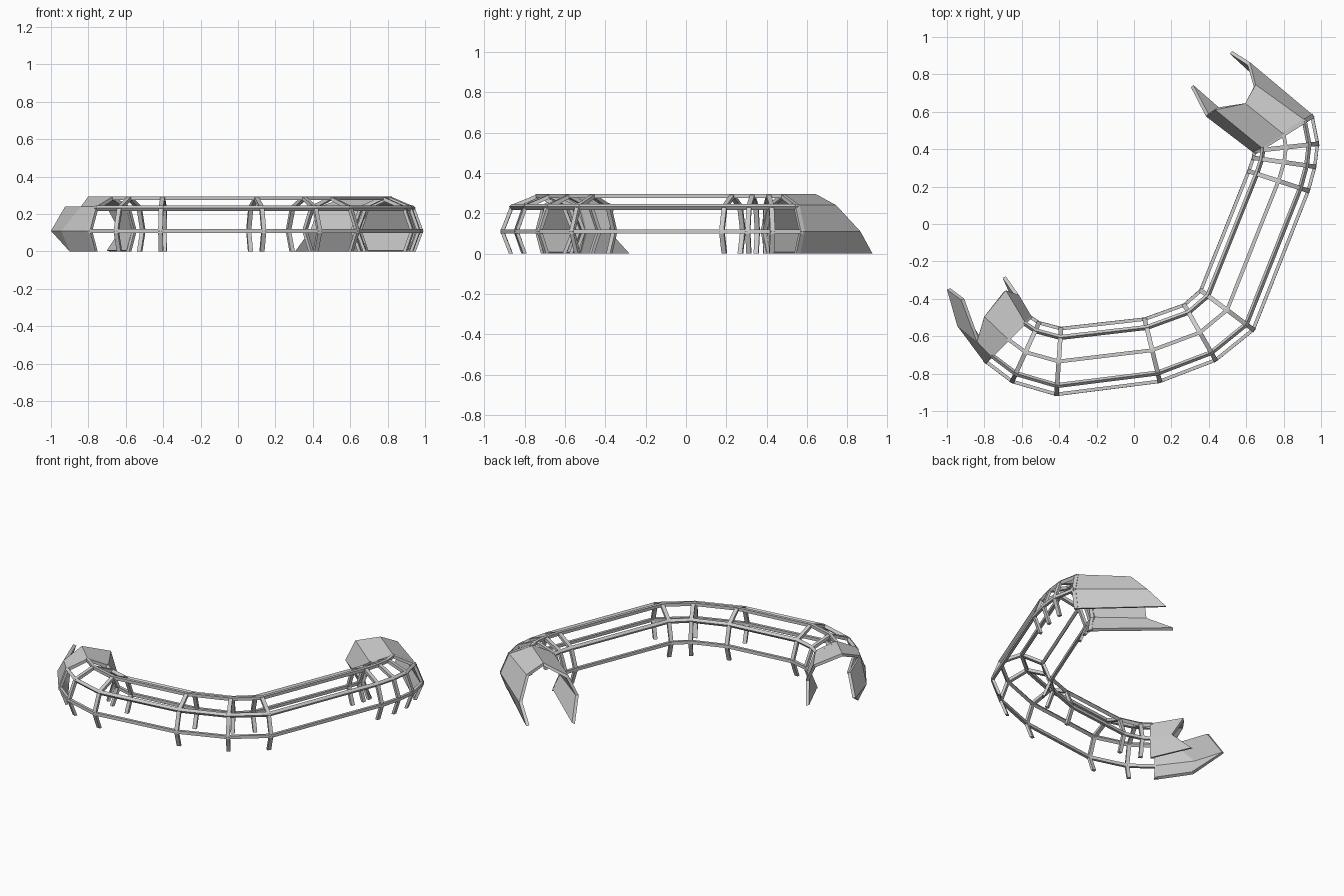
import bpy
from mathutils import Vector

if "Cube" in bpy.data.objects:
    bpy.data.objects.remove(bpy.data.objects["Cube"])

# Stations along the tunnel: (inner x, y, outer x, y) at the widest height
STATIONS = [
    (-.55, -.49, -.80, -.74), (-.505, -.52, -.655, -.85), (-.39, -.55, -.415, -.92),
    (.055, -.50, .14, -.85), (.265, -.425, .44, -.735), (.35, -.35, .645, -.57),
    (.605, .285, .94, .175), (.63, .355, .975, .305), (.635, .39, .99, .43),
    (.64, .38, .96, .58)]

# Arch profile: (fraction of half width, height), inner foot to outer foot
RIGHT = [(0, .295), (.73, .24), (1, .11), (.77, 0)]
PROFILE = [(-u, z) for u, z in RIGHT[:0:-1]] + RIGHT
INSET_R = [(0, .275), (.66, .223), (.90, .11), (.67, 0)]
INSET = [(-u, z) for u, z in INSET_R[:0:-1]] + INSET_R
HALF = .18


def point(station, u, z):
    ix, iy, ox, oy = station
    return Vector(((ix + ox) / 2 + u * (ox - ix) / 2,
                   (iy + oy) / 2 + u * (oy - iy) / 2, z))


def make_mesh(name, verts, faces):
    me = bpy.data.meshes.new(name)
    me.from_pydata([tuple(v) for v in verts], [], faces)
    me.update()
    ob = bpy.data.objects.new(name, me)
    bpy.context.collection.objects.link(ob)
    return ob


def loft(name, sections):
    """Square bar through a list of four-point sections."""
    verts = [p for s in sections for p in s]
    faces = [(3, 2, 1, 0)]
    for k in range(len(sections) - 1):
        a, b = 4 * k, 4 * k + 4
        for i in range(4):
            j = (i + 1) % 4
            faces.append((a + i, a + j, b + j, b + i))
    n = len(verts)
    faces.append((n - 4, n - 3, n - 2, n - 1))
    return make_mesh(name, verts, faces)


# Arched ribs
for n, st in enumerate(STATIONS):
    across = Vector((st[2] - st[0], st[3] - st[1], 0)).normalized()
    along = Vector((-across.y, across.x, 0)) * .012
    secs = []
    for (u, z), (v, w) in zip(PROFILE, INSET):
        a, b = point(st, u, z), point(st, v, w)
        secs.append([a - along, a + along, b + along, b - along])
    loft(f"rib_{n}", secs)

# Long rails at every corner of the arch except the feet
for i in range(1, 6):
    (u0, z0), (u1, z1) = PROFILE[i - 1], PROFILE[i + 1]
    t = Vector(((u1 - u0) * HALF, z1 - z0)).normalized() * .01
    du, dz = t.x / HALF, t.y
    (u, z), (v, w) = PROFILE[i], INSET[i]
    loft(f"rail_{i}", [[point(s, u - du, z - dz), point(s, u + du, z + dz),
                        point(s, v + du, w + dz), point(s, v - du, w - dz)]
                       for s in STATIONS])


def shell(name, verts, faces):
    ob = make_mesh(name, verts, faces)
    mod = ob.modifiers.new("thickness", 'SOLIDIFY')
    mod.thickness = .02
    mod.offset = -1
    return ob


# Right end shell: straight arch with long lower tips
base = [point(STATIONS[-1], u, z) for u, z in PROFILE]
tips = [(.305, .73, 0), (.385, .575, .11), (.435, .61, .24), (.595, .645, .295),
        (.65, .745, .24), (.62, .865, .11), (.525, .925, 0)]
shell("right_end_shell", base + tips, [(i, i + 1, i + 8, i + 7) for i in range(6)])

# Left end shell: notched arch with one bent outer side
base = [point(STATIONS[0], u, z) for u, z in PROFILE]
tips = [(-.685, -.28, 0), (-.615, -.38, .11), (-.685, -.355, .24), (-.80, -.495, .295),
        (-.84, -.63, .24), (-.945, -.545, .11), (-.90, -.52, 0),
        (-.925, -.405, .24), (-1.0, -.35, .11)]
faces = [(i, i + 7, i + 8, i + 1) for i in range(6)]
faces += [(11, 14, 15, 12), (12, 15, 13)]
shell("left_end_shell", base + tips, faces)
